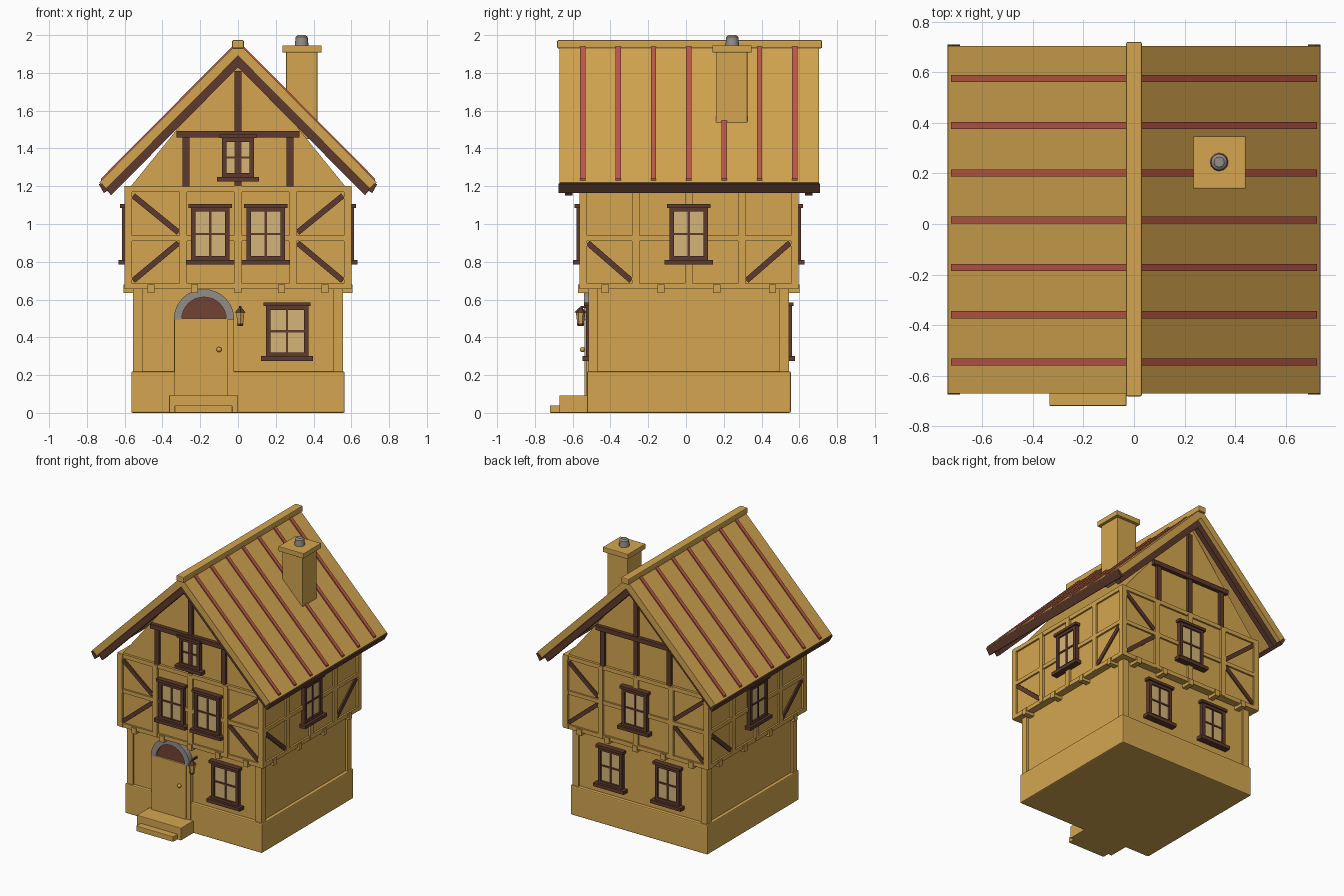
import bpy, bmesh
from math import radians, sin, cos, pi, atan2, hypot
from mathutils import Matrix, Vector

cube = bpy.data.objects.get("Cube")
if cube:
    bpy.data.objects.remove(cube, do_unlink=True)


def material(name, rgb):
    m = bpy.data.materials.new(name)
    m.use_nodes = True
    m.diffuse_color = (*rgb, 1)
    m.node_tree.nodes["Principled BSDF"].inputs["Base Color"].default_value = (*rgb, 1)
    return m


TAN = material("warm_tan", (0.66, 0.38, 0.08))
BROWN = material("dark_timber", (0.11, 0.042, 0.026))
GLASS = material("pale_glass", (0.66, 0.46, 0.18))
RED = material("roof_red", (0.5, 0.1, 0.065))
STONE = material("grey_stone", (0.3, 0.27, 0.24))
PANEL = material("door_brown", (0.17, 0.055, 0.032))
YC = 0.015          # middle of the house in y


def finish(name, bm, mat, bevel=0.0):
    bmesh.ops.recalc_face_normals(bm, faces=bm.faces)
    me = bpy.data.meshes.new(name)
    bm.to_mesh(me)
    bm.free()
    me.materials.append(mat)
    ob = bpy.data.objects.new(name, me)
    bpy.context.collection.objects.link(ob)
    if bevel:
        mod = ob.modifiers.new("soft_edges", "BEVEL")
        mod.width, mod.segments = bevel, 2
    return ob


def box(name, x0, x1, y0, y1, z0, z1, mat=TAN, bevel=0.0, matrix=Matrix()):
    bm = bmesh.new()
    place = Matrix.Translation(((x0 + x1) / 2, (y0 + y1) / 2, (z0 + z1) / 2))
    size = Matrix.Diagonal((x1 - x0, y1 - y0, z1 - z0, 1))
    bmesh.ops.create_cube(bm, size=1, matrix=matrix @ place @ size)
    return finish(name, bm, mat, bevel)


def prism(name, points, y0, y1, mat=TAN):
    """Extrude an x-z outline along y."""
    bm = bmesh.new()
    face = bm.faces.new([bm.verts.new((x, y0, z)) for x, z in points])
    out = bmesh.ops.extrude_face_region(bm, geom=[face])["geom"]
    bmesh.ops.translate(bm, vec=(0, y1 - y0, 0),
                        verts=[v for v in out if isinstance(v, bmesh.types.BMVert)])
    return finish(name, bm, mat)


def round_part(name, r0, r1, depth, at, mat, sides=12):
    bm = bmesh.new()
    bmesh.ops.create_cone(bm, cap_ends=True, segments=sides, radius1=r0, radius2=r1,
                          depth=depth, matrix=Matrix.Translation(at))
    return finish(name, bm, mat)


def smooth(ob):
    bpy.ops.object.select_all(action="DESELECT")
    ob.select_set(True)
    bpy.context.view_layer.objects.active = ob
    bpy.ops.object.shade_smooth_by_angle(angle=radians(40))


def side(angle):
    return Matrix.Translation((0, YC, 0)) @ Matrix.Rotation(radians(angle), 4, "Z")


def board(name, angle, u, z, w, h, d0, d1, mat=TAN):
    """Box on one facade: u across, z up, d outward from the house middle."""
    return box(name, u - w / 2, u + w / 2, -d1, -d0, z - h / 2, z + h / 2, mat,
               matrix=side(angle))


def brace(name, angle, a, b, width, d0, d1):
    (u0, z0), (u1, z1) = a, b
    length = hypot(u1 - u0, z1 - z0)
    turn = Matrix.Rotation(-atan2(z1 - z0, u1 - u0), 4, "Y")
    spot = Matrix.Translation(((u0 + u1) / 2, 0, (z0 + z1) / 2))
    box(name, -length / 2, length / 2, -d1, -d0, -width / 2, width / 2, BROWN,
        matrix=side(angle) @ spot @ turn)


def window(name, angle, u, w, z0, z1, d):
    lo, hi = z0 + 0.025, z1 - 0.02
    mid, tall = (lo + hi) / 2, hi - lo
    board(name + "_glass", angle, u, mid, w - 0.02, tall, d - 0.02, d + 0.018, GLASS)
    for s in (-1, 1):
        board(name + "_jamb", angle, u + s * (w / 2 - 0.012), mid, 0.024, tall, d - 0.02, d + 0.03, BROWN)
    for z in (lo + 0.01, hi - 0.01):
        board(name + "_rail", angle, u, z, w, 0.02, d - 0.02, d + 0.03, BROWN)
    board(name + "_mullion", angle, u, mid, 0.012, tall, d, d + 0.024, BROWN)
    board(name + "_crossbar", angle, u, mid, w, 0.012, d, d + 0.024, BROWN)
    board(name + "_sill", angle, u, z0 + 0.0125, w + 0.05, 0.025, d - 0.02, d + 0.048, BROWN)
    board(name + "_head", angle, u, z1 - 0.01, w + 0.025, 0.02, d - 0.02, d + 0.04, BROWN)


# Ground floor
box("plinth", -0.565, 0.565, YC - 0.54, YC + 0.54, 0, 0.22, bevel=0.008)
box("ground_walls", -0.54, 0.54, YC - 0.515, YC + 0.515, 0.2, 0.67)
for sx in (-1, 1):
    for sy in (-1, 1):
        x, y = sx * 0.53, YC + sy * 0.505
        box("ground_corner_post", x - 0.025, x + 0.025, y - 0.025, y + 0.025, 0.2, 0.67)

# Upper floor with its timber framing on all four sides
box("upper_walls", -0.585, 0.585, YC - 0.565, YC + 0.565, 0.66, 1.19)
for angle in (0, 90, 180, 270):
    gable_end = angle in (0, 180)
    d, half = (0.565, 0.6) if gable_end else (0.585, 0.58)
    for z, h in ((0.67, 0.03), (0.925, 0.028), (1.185, 0.03)):
        board("upper_beam", angle, 0, z, half * 2, h, d - 0.03, d + 0.013)
    for i in range(-2, 3):
        board("upper_post", angle, i * (half - 0.02) / 2, 0.925, 0.04, 0.53, d - 0.025, d + 0.015)
    count = 5 if gable_end else 4
    gap = 0.23 if gable_end else 0.295
    for i in range(count):
        board("joist_end", angle, (i - (count - 1) / 2) * gap, 0.657, 0.038, 0.045, d - 0.1, d + 0.022)
    for s in (-1, 1):
        outer, inner = s * (half - 0.045), s * (half / 2 + 0.015)
        if gable_end:
            brace("upper_brace", angle, (outer, 1.15), (inner, 0.955), 0.03, d - 0.01, d + 0.01)
            brace("lower_brace", angle, (outer, 0.7), (inner, 0.9), 0.03, d - 0.01, d + 0.01)
        else:
            brace("lower_brace", angle, (outer, 0.9), (inner, 0.7), 0.03, d - 0.01, d + 0.01)

# Gables and their dark timbers
prism("gable_block", [(-0.575, 1.19), (0.575, 1.19), (0, 1.9)], YC - 0.56, YC + 0.56)
for angle in (0, 180):
    board("king_post", angle, 0, 1.505, 0.036, 0.61, 0.54, 0.58, BROWN)
    board("tie_beam", angle, 0, 1.475, 0.65, 0.034, 0.54, 0.588, BROWN)
    for s in (-1, 1):
        board("queen_post", angle, s * 0.275, 1.33, 0.036, 0.27, 0.54, 0.58, BROWN)

# Windows
for s in (-1, 1):
    window("front_upper_window", 0, s * 0.147, 0.205, 0.785, 1.105, 0.565)
    window("back_lower_window", 180, s * 0.235, 0.2, 0.275, 0.585, 0.515)
    window("side_window", s * 90, 0, 0.205, 0.785, 1.105, 0.585)
window("back_upper_window", 180, 0, 0.205, 0.785, 1.105, 0.565)
window("front_lower_window", 0, 0.26, 0.225, 0.275, 0.585, 0.515)
window("gable_window", 0, 0, 0.17, 1.225, 1.475, 0.56)

# Roof slab, verge rafters, eave fascias, red battens and ridge
def chevron(top, end, low, peak):
    return [(-end[0], end[1]), (0, top), end, low, (0, peak), (-low[0], low[1])]


Y0, Y1 = YC - 0.685, YC + 0.69
prism("roof", chevron(1.96, (0.735, 1.22), (0.7, 1.185), 1.89), Y0, Y1)
for y in (YC - 0.635, YC + 0.635):
    prism("verge_rafter", chevron(1.89, (0.7, 1.185), (0.672, 1.152), 1.83), y - 0.02, y + 0.02, BROWN)
for s in (-1, 1):
    prism("eave_fascia", [(s * x, z) for x, z in
                          ((0.738, 1.212), (0.71, 1.163), (0.688, 1.18), (0.72, 1.215))],
          Y0 - 0.005, Y1 + 0.005, BROWN)
    for i in range(-3, 4):
        y = YC + i * 0.187
        prism("roof_batten", [(s * x, 1.96 - 1.007 * x + dz) for x, dz in
                              ((0.02, 0.011), (0.725, 0.011), (0.725, -0.01), (0.02, -0.01))],
              y - 0.014, y + 0.014, RED)
box("ridge_beam", -0.031, 0.031, -0.682, 0.72, 1.93, 1.973, bevel=0.006)

# Chimney
box("chimney_stack", 0.255, 0.42, 0.158, 0.325, 1.45, 1.92, bevel=0.004)
box("chimney_cap", 0.235, 0.442, 0.14, 0.348, 1.908, 1.946, bevel=0.004)
smooth(round_part("chimney_pot", 0.036, 0.032, 0.045, (0.337, 0.245, 1.9675), STONE))
smooth(round_part("chimney_pot_top", 0.032, 0.02, 0.01, (0.337, 0.245, 1.995), STONE))

# Entrance: steps, door, arch and knob
box("doorstep", -0.365, 0, -0.67, -0.5, 0, 0.093, bevel=0.004)
box("lower_step", -0.335, -0.03, -0.72, -0.6, 0, 0.04, bevel=0.004)
for x in (-0.322, -0.038):
    box("door_jamb", x - 0.018, x + 0.018, -0.53, -0.48, 0.09, 0.495)
box("door", -0.335, -0.053, -0.538, -0.49, 0.093, 0.5)


def arc(r, n=16):
    return [(-0.18 + r * cos(pi * i / n), 0.495 + r * sin(pi * i / n)) for i in range(n + 1)]


prism("door_fanlight", arc(0.13), -0.525, -0.48, PANEL)
smooth(prism("door_arch", arc(0.16) + arc(0.118)[::-1], -0.54, -0.48, STONE))
knob = bmesh.new()
bmesh.ops.create_uvsphere(knob, u_segments=12, v_segments=8, radius=0.014,
                          matrix=Matrix.Translation((-0.1, -0.548, 0.335)))
smooth(finish("door_knob", knob, TAN))

# Wall lantern
LX, LY = 0.012, -0.558
round_part("lantern_body", 0.017, 0.025, 0.065, (LX, LY, 0.5), TAN, 6)
round_part("lantern_base", 0.016, 0.02, 0.012, (LX, LY, 0.466), BROWN, 6)
round_part("lantern_roof", 0.032, 0.008, 0.025, (LX, LY, 0.545), BROWN, 6)
box("lantern_bracket", LX - 0.006, LX + 0.006, LY, -0.49, 0.555, 0.567, BROWN)
